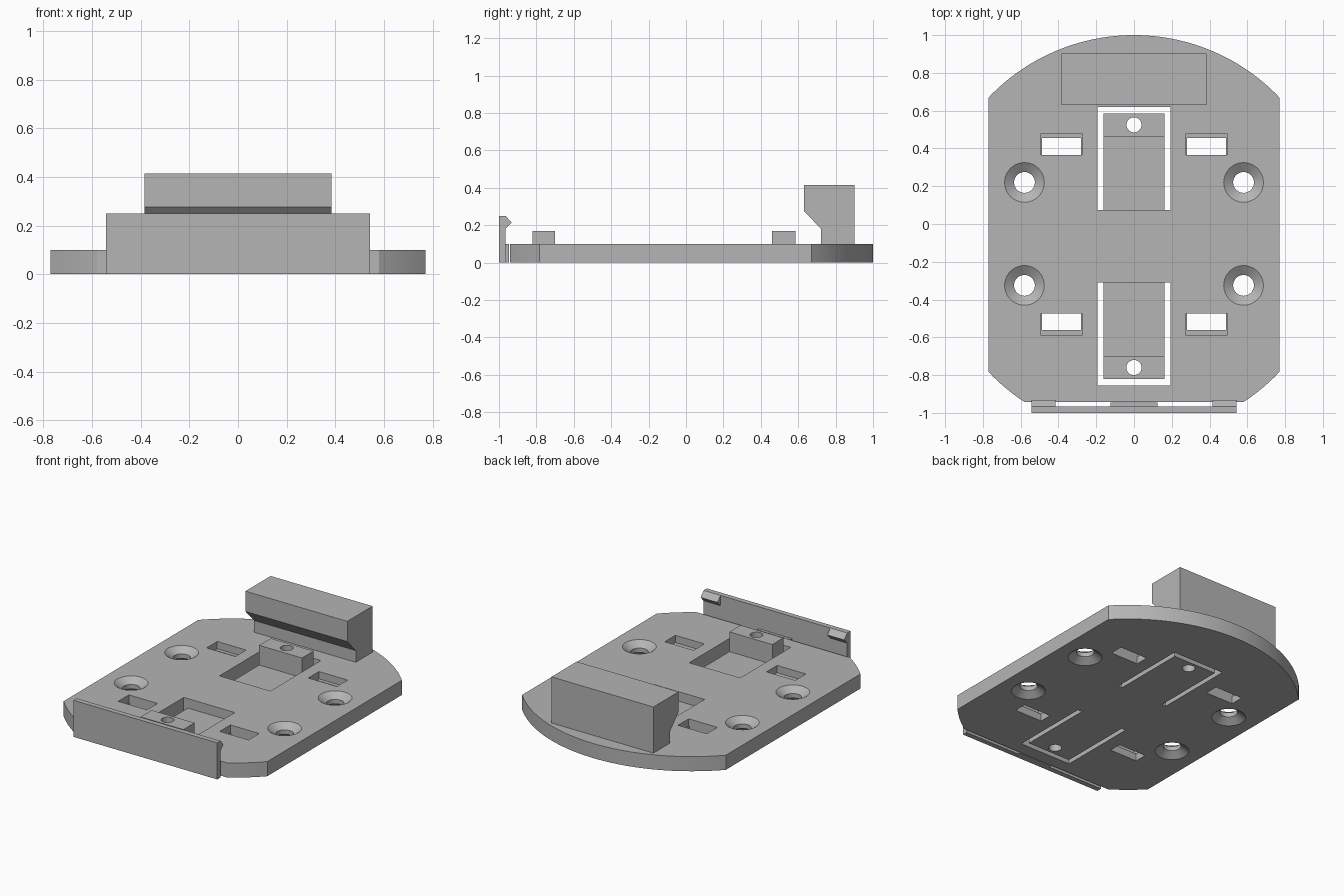
import bpy, bmesh, math

cube = bpy.data.objects.get("Cube")
if cube:
    bpy.data.objects.remove(cube, do_unlink=True)

GREY = (0.46, 0.46, 0.46, 1)
mat = bpy.data.materials.new("light_grey")
mat.use_nodes = True
mat.diffuse_color = GREY
mat.node_tree.nodes["Principled BSDF"].inputs["Base Color"].default_value = GREY

THICK = 0.10      # plate thickness
HALF_W = 0.77     # plate half width


def loft(name, rings):
    """Closed solid skinned through equal-length rings of points."""
    bm = bmesh.new()
    loops = [[bm.verts.new(p) for p in ring] for ring in rings]
    n = len(loops[0])
    for a, b in zip(loops, loops[1:]):
        for i in range(n):
            j = (i + 1) % n
            bm.faces.new((a[i], a[j], b[j], b[i]))
    bm.faces.new(loops[0])
    bm.faces.new(loops[-1])
    bmesh.ops.recalc_face_normals(bm, faces=bm.faces)
    mesh = bpy.data.meshes.new(name)
    bm.to_mesh(mesh)
    bm.free()
    mesh.materials.append(mat)
    ob = bpy.data.objects.new(name, mesh)
    bpy.context.collection.objects.link(ob)
    return ob


def prism_x(name, profile, x0, x1):
    return loft(name, [[(x, y, z) for y, z in profile] for x in (x0, x1)])


def prism_z(name, outline, z0, z1):
    return loft(name, [[(x, y, z) for x, y in outline] for z in (z0, z1)])


def box(name, x0, x1, y0, y1, z0, z1):
    return prism_z(name, [(x0, y0), (x1, y0), (x1, y1), (x0, y1)], z0, z1)


def lathe(name, x, y, profile, n=48):
    angles = [2 * math.pi * i / n for i in range(n)]
    return loft(name, [[(x + r * math.cos(a), y + r * math.sin(a), z)
                        for a in angles] for r, z in profile])


def cut(ob, cutters):
    """Subtract the cutters, then remove them."""
    bpy.context.view_layer.objects.active = ob
    for c in cutters:
        mod = ob.modifiers.new("cut", "BOOLEAN")
        mod.operation = "DIFFERENCE"
        mod.solver = "EXACT"
        mod.object = c
        bpy.ops.object.modifier_apply(modifier=mod.name)
        bpy.data.objects.remove(c, do_unlink=True)


def smooth(ob):
    bpy.ops.object.select_all(action="DESELECT")
    ob.select_set(True)
    bpy.context.view_layer.objects.active = ob
    bpy.ops.object.shade_smooth_by_angle(angle=math.radians(25))


def arc(cy, radius, x0, x1, side, n):
    """Circle points from x0 to x1 on the back (+1) or front (-1)."""
    a0, a1 = math.asin(x0 / radius), math.asin(x1 / radius)
    steps = [a0 + (a1 - a0) * i / n for i in range(n + 1)]
    return [(radius * math.sin(a), cy + side * radius * math.cos(a)) for a in steps]


# Base plate: broad rounded back, short rounded front corners
outline = (arc(-0.063, 1.063, HALF_W, -HALF_W, 1, 48)
           + arc(-0.055, 1.06, -HALF_W, -0.58, -1, 6)
           + arc(-0.055, 1.06, 0.58, HALF_W, -1, 6))
plate = prism_z("base_plate", outline, 0, THICK)

cutters = []
# Windows around the two spring tongues
for y0, y1 in ((0.075, 0.62), (-0.855, -0.31)):
    cutters.append(box("window_cutter", -0.193, 0.193, y0, y1, -0.1, 0.2))

# Screw holes countersunk on both faces
screw = [(0.105, -0.05), (0.105, 0), (0.055, 0.035),
         (0.055, 0.065), (0.105, THICK), (0.105, 0.15)]
for x in (-0.58, 0.58):
    for y in (0.22, -0.325):
        cutters.append(lathe("screw_cutter", x, y, screw))

# Stepped strap slots, ledge on the outer end
for s in (-1, 1):
    for inner, through, outer in ((0.365, 0.455, 0.48), (-0.475, -0.56, -0.59)):
        xs = sorted((s * 0.275, s * 0.493))
        cutters.append(box("slot_cutter", xs[0] + 0.006, xs[1] - 0.006,
                           *sorted((inner, through)), -0.1, 0.2))
        cutters.append(box("ledge_cutter", *xs, *sorted((inner, outer)), 0.05, 0.2))
cut(plate, cutters)
smooth(plate)

# Spring tongues with a raised, drilled block at the free end
for name, root, step, tip, hole in (("back_tongue", 0.075, 0.46, 0.585, 0.525),
                                    ("front_tongue", -0.31, -0.70, -0.82, -0.76)):
    profile = [(root, 0), (tip, 0), (tip, 0.17), (step, 0.17),
               (step, 0.035), (root, 0.035)]
    tongue = prism_x(name, profile, -0.162, 0.162)
    cut(tongue, [lathe("pin_cutter", 0, hole, [(0.04, -0.1), (0.04, 0.3)], 32)])
    smooth(tongue)

# Overhanging back stop
prism_x("back_stop", [(0.902, THICK), (0.902, 0.415), (0.63, 0.415),
                      (0.63, 0.277), (0.722, 0.18), (0.722, THICK)], -0.385, 0.385)

# Front clip wall, its bridge to the plate and the two hooks
box("front_wall", -0.543, 0.543, -1, -0.965, 0, 0.25)
box("wall_bridge", -0.125, 0.125, -0.965, -0.946, 0, THICK)
for name, x0, x1 in (("right_hook", -0.543, -0.415), ("left_hook", 0.415, 0.543)):
    prism_x(name, [(-0.965, 0.25), (-0.932, 0.215), (-0.965, 0.18)], x0, x1)
